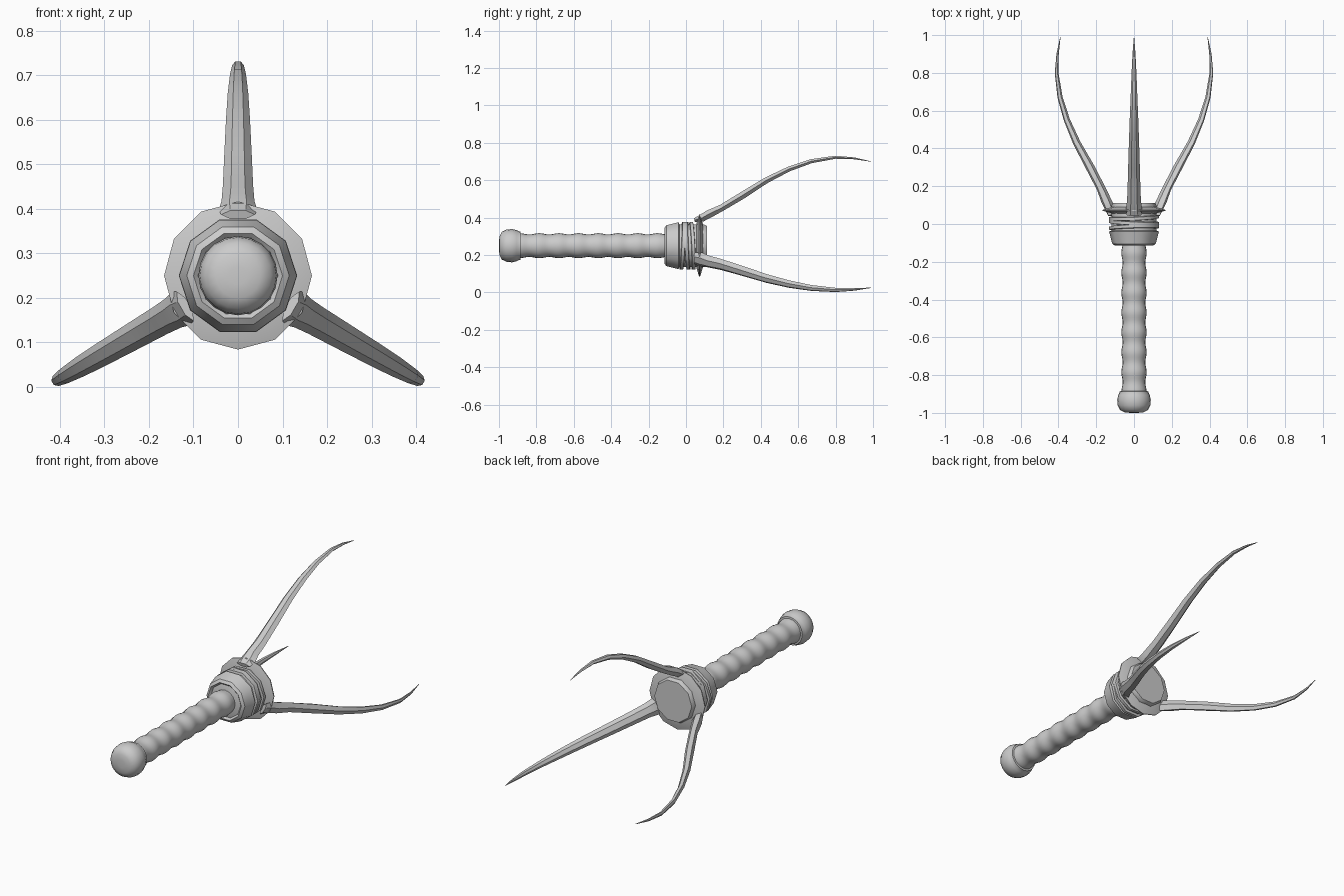
import bpy, bmesh, math
from mathutils import Matrix, Vector

cube = bpy.data.objects.get("Cube")
if cube:
    bpy.data.objects.remove(cube)

AXIS_Z = 0.25

metal = bpy.data.materials.new("plain_grey")
GREY = (0.6, 0.6, 0.6, 1)
metal.use_nodes = True
metal.diffuse_color = GREY
metal.node_tree.nodes["Principled BSDF"].inputs["Base Color"].default_value = GREY


def finish(name, bm, angle):
    bmesh.ops.recalc_face_normals(bm, faces=bm.faces)
    mesh = bpy.data.meshes.new(name)
    bm.to_mesh(mesh)
    bm.free()
    mesh.materials.append(metal)
    obj = bpy.data.objects.new(name, mesh)
    obj.location.z = AXIS_Z
    bpy.context.collection.objects.link(obj)
    bpy.ops.object.select_all(action="DESELECT")
    obj.select_set(True)
    bpy.context.view_layer.objects.active = obj
    bpy.ops.object.shade_smooth_by_angle(angle=math.radians(angle))
    return obj


def skin(bm, loops, closed=False):
    """Bridge successive vertex loops, capping the ends if open."""
    rings = [[bm.verts.new(p) for p in loop] for loop in loops]
    n = len(rings[0])
    pairs = list(zip(rings, rings[1:]))
    if closed:
        pairs.append((rings[-1], rings[0]))
    else:
        bm.faces.new(rings[0])
        bm.faces.new(rings[-1])
    for a, b in pairs:
        for i in range(n):
            j = (i + 1) % n
            bm.faces.new((a[i], a[j], b[j], b[i]))


def lathe(name, profile, sides, angle=40, closed=False, tilt=(0, 0)):
    """Turn a (y, radius) profile around the handle axis."""
    bm = bmesh.new()
    loops = []
    for y, r in profile:
        loop = []
        for i in range(sides):
            a = math.tau * i / sides
            x, z = r * math.cos(a), r * math.sin(a)
            loop.append((x, y + tilt[0] * x + tilt[1] * z, z))
        loops.append(loop)
    skin(bm, loops, closed)
    return finish(name, bm, angle)


# Handle: domed pommel and rippled grip
lathe("pommel", [(-1, 0.02), (-0.997, 0.05), (-0.985, 0.074), (-0.96, 0.086),
                 (-0.93, 0.089), (-0.905, 0.083), (-0.892, 0.076),
                 (-0.886, 0.076), (-0.884, 0.06)], 20)
grip = []
for i in range(65):
    t = i / 64
    y = -0.89 + 0.79 * t
    grip.append((y, 0.0635 + 0.0035 * math.cos(math.tau * 7.5 * t)))
lathe("grip", grip, 20)

# Collar: stepped cup that holds the wraps and the guard
lathe("collar", [(-0.113, 0.06), (-0.105, 0.09), (-0.115, 0.1), (-0.105, 0.115),
                 (-0.04, 0.132), (-0.035, 0.12), (0.08, 0.12)], 10)

# Slightly slanted wraps around the collar
for i, (y, tx, tz) in enumerate([(-0.018, 0.03, 0.05), (0.008, -0.04, -0.04),
                                 (0.034, 0.04, -0.05)]):
    lathe(f"collar_wrap_{i + 1}", [(y - 0.011, 0.115), (y - 0.008, 0.133),
                                   (y + 0.008, 0.133), (y + 0.011, 0.115)],
          10, closed=True, tilt=(tx, tz))

# Thin guard disc and the flat end cap behind it
lathe("guard", [(0.055, 0.115), (0.07, 0.166), (0.075, 0.166), (0.09, 0.118)], 12)
lathe("end_cap", [(0.075, 0.12), (0.095, 0.12), (0.111, 0.112)], 10)

# Prongs: faceted curved blades, rows are (y, radius, half width, half thickness)
ROWS = [(0.045, 0.137, 0.038, 0.010), (0.085, 0.148, 0.043, 0.020),
        (0.12, 0.168, 0.037, 0.022), (0.19, 0.202, 0.034, 0.018),
        (0.30, 0.268, 0.031, 0.019), (0.43, 0.35, 0.027, 0.016),
        (0.55, 0.41, 0.023, 0.013), (0.67, 0.452, 0.018, 0.011),
        (0.80, 0.473, 0.013, 0.008), (0.90, 0.467, 0.008, 0.005),
        (0.99, 0.45, 0.001, 0.001)]
SECTION = [(-1, 0), (-0.45, 1), (0.45, 1), (1, 0), (0.45, -1), (-0.45, -1)]


def prong(name, turn):
    bm = bmesh.new()
    loops = []
    for i, (y, r, w, t) in enumerate(ROWS):
        before, after = ROWS[max(i - 1, 0)], ROWS[min(i + 1, len(ROWS) - 1)]
        d = Vector((0, after[0] - before[0], after[1] - before[1])).normalized()
        out = Vector((0, -d.z, d.y))
        loops.append([Vector((u * w, y, r)) + out * v * t for u, v in SECTION])
    skin(bm, loops)
    bm.transform(Matrix.Rotation(math.radians(turn), 4, "Y"))
    return finish(name, bm, 25)


for name, turn in (("top_prong", 0), ("left_prong", 120), ("right_prong", -120)):
    prong(name, turn)
